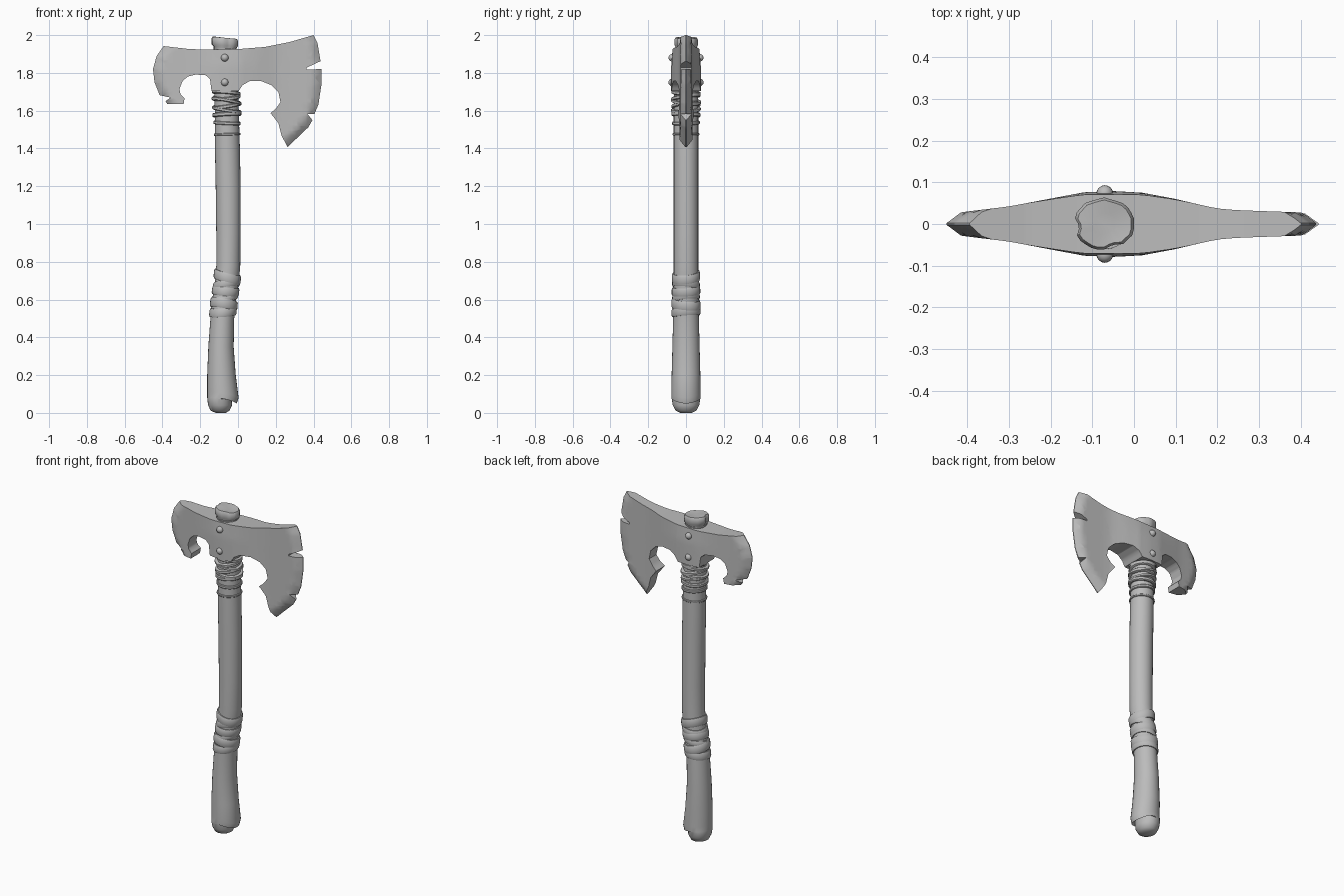
import bpy, bmesh, math, random
from mathutils import Vector

if "Cube" in bpy.data.objects:
    bpy.data.objects.remove(bpy.data.objects["Cube"])

random.seed(3)
grey = bpy.data.materials.new("plain grey")
grey.diffuse_color = (0.5, 0.5, 0.5, 1)
grey.use_nodes = True
grey.node_tree.nodes["Principled BSDF"].inputs["Base Color"].default_value = grey.diffuse_color


def finish(bm, name, angle=40):
    bmesh.ops.recalc_face_normals(bm, faces=bm.faces)
    me = bpy.data.meshes.new(name)
    bm.to_mesh(me)
    bm.free()
    ob = bpy.data.objects.new(name, me)
    bpy.context.collection.objects.link(ob)
    me.materials.append(grey)
    bpy.ops.object.select_all(action='DESELECT')
    ob.select_set(True)
    bpy.context.view_layer.objects.active = ob
    bpy.ops.object.shade_smooth_by_angle(angle=math.radians(angle))
    return ob


def interp(table, v):
    # linear lookup, first column is the key
    for a, b in zip(table, table[1:]):
        if v <= b[0]:
            t = max(0, (v - a[0]) / (b[0] - a[0]))
            return [p + (q - p) * t for p, q in zip(a, b)]
    return list(table[-1])


def skin(bm, rings, closed=False):
    rings = [[bm.verts.new(p) for p in r] for r in rings]
    n = len(rings[0])
    pairs = list(zip(rings, rings[1:])) + ([(rings[-1], rings[0])] if closed else [])
    for a, b in pairs:
        for i in range(n):
            j = (i + 1) % n
            bm.faces.new((a[i], a[j], b[j], b[i]))
    if not closed:
        bm.faces.new(rings[0])
        bm.faces.new(rings[-1])


# Handle: z, left x, right x, half depth, z shift of the right side (splinter)
HANDLE = [(0, -.118, -.065, .03, 0), (.012, -.145, -.045, .055, 0),
          (.04, -.158, -.032, .07, 0), (.07, -.162, -.034, .075, .02),
          (.08, -.163, -.006, .078, -.03), (.11, -.163, .003, .078, -.03),
          (.2, -.163, -.012, .076, 0), (.35, -.157, -.023, .072, 0),
          (.5, -.146, -.02, .068, 0), (.6, -.135, -.01, .066, 0),
          (.7, -.121, .005, .065, 0), (.78, -.115, .012, .065, 0),
          (.95, -.115, .014, .065, 0), (1.2, -.118, .014, .065, 0),
          (1.4, -.122, .010, .065, 0), (1.6, -.123, .004, .065, 0),
          (1.93, -.128, -.008, .06, 0)]
N = 28
ANG = [2 * math.pi * i / N for i in range(N)]
bm = bmesh.new()
rings = []
for z, xl, xr, ry, dz in HANDLE:
    rings.append([((xl + xr) / 2 + (xr - xl) / 2 * math.cos(a), ry * math.sin(a),
                   z + dz * ((1 + math.cos(a)) / 2) ** 3) for a in ANG])
skin(bm, rings)
finish(bm, "handle")

# Worn handle end above the head, with chipped rim
bm = bmesh.new()
chip = [random.uniform(.96, 1.02) for a in ANG]
for i in (14, 15, 22, 23):
    chip[i] = .86
rings = []
for z, rx, ry in [(1.90, .06, .056), (1.935, .062, .056), (1.945, .072, .062),
                  (1.975, .073, .063), (1.986, .066, .057), (1.984, .03, .026)]:
    rings.append([(-.071 + rx * c * math.cos(a), ry * c * math.sin(a),
                   z - .006 * math.cos(a)) for a, c in zip(ANG, chip)])
skin(bm, rings)
finish(bm, "handle_end")


# Wrapped bands that follow the handle surface
def band(name, z, h, t, tx, ty):
    bm = bmesh.new()
    rings = []
    for off, k in [(-.5, -.006), (-.5, .6 * t), (-.3, t), (.3, t), (.5, .6 * t), (.5, -.006)]:
        ring = []
        for a in ANG:
            zz = z + off * h + tx * math.cos(a) + ty * math.sin(a)
            _, xl, xr, ry, _ = interp(HANDLE, zz)
            ring.append(((xl + xr) / 2 + ((xr - xl) / 2 + k) * math.cos(a),
                         (ry + k) * math.sin(a), zz))
        rings.append(ring)
    skin(bm, rings, True)
    finish(bm, name)


GRIP = [(.535, .045, .009, .004, .005), (.575, .05, .011, -.012, -.006),
        (.61, .035, .007, .012, .008), (.645, .045, .010, -.008, .004),
        (.68, .04, .008, .01, -.008), (.72, .05, .010, -.018, .006)]
for i, g in enumerate(GRIP):
    band("grip_wrap_%d" % (i + 1), *g)
CORD = [(1.475, .012, .006, .002, 0), (1.535, .018, .008, -.003, .002),
        (1.58, .022, .013, .004, -.003), (1.605, .018, .014, -.012, .004),
        (1.628, .02, .013, .012, .006), (1.65, .018, .016, -.014, -.006),
        (1.672, .02, .013, .006, .01), (1.695, .02, .013, -.006, -.004)]
for i, g in enumerate(CORD):
    band("neck_cord_%d" % (i + 1), *g)

# Axe head outline (x, z): rear blade, rear hook, socket, beard, main blade, top
OUTLINE = [(-.394, 1.942), (-.431, 1.889), (-.45, 1.82), (-.442, 1.751), (-.415, 1.682),
           (-.357, 1.669), (-.384, 1.65), (-.373, 1.634), (-.288, 1.634), (-.283, 1.666),
           (-.304, 1.687), (-.31, 1.714), (-.294, 1.756), (-.267, 1.78), (-.225, 1.791),
           (-.172, 1.788), (-.148, 1.767), (-.14, 1.703), (.003, 1.703), (.024, 1.735),
           (.061, 1.756), (.124, 1.756), (.177, 1.735), (.214, 1.698), (.225, 1.645),
           (.198, 1.608), (.172, 1.587), (.214, 1.534), (.23, 1.47), (.262, 1.407),
           (.373, 1.513), (.394, 1.55), (.368, 1.582), (.405, 1.582), (.426, 1.634),
           (.442, 1.74), (.442, 1.82), (.362, 1.818), (.364, 1.828), (.437, 1.862),
           (.421, 1.958), (.4, 2.0), (.272, 1.963), (.14, 1.937), (0, 1.926),
           (-.14, 1.923), (-.257, 1.926)]
CUTTING = [OUTLINE[0:5] + [OUTLINE[7]],
           [OUTLINE[i] for i in (29, 30, 31, 34, 35, 36, 39, 40, 41)]]
# Half thickness by x
THICK = [(-.45, .026), (-.4, .03), (-.3, .042), (-.2, .061), (-.12, .076), (-.05, .079),
         (.02, .075), (.1, .060), (.15, .048), (.2, .037), (.25, .033), (.45, .026)]


def seg_dist(p, a, b):
    t = max(0, min(1, (p - a).dot(b - a) / (b - a).length_squared))
    return (p - a - (b - a) * t).length


def half_thickness(x, z, rim):
    h = interp(THICK, x)[1]
    h *= 1 - .12 * max(0, min(1, (z - 1.84) / .1)) * max(0, 1 - abs(x + .06) / .2)
    if rim:
        h -= min(.25 * h, .007)
    p = Vector((x, z))
    d = min(seg_dist(p, Vector(a), Vector(b)) for line in CUTTING
            for a, b in zip(line, line[1:]))
    return h * (.08 + .92 * min(1, d / .035))


bm = bmesh.new()
face = bm.faces.new([bm.verts.new((x, 0, z)) for x, z in OUTLINE])
bmesh.ops.inset_region(bm, faces=[face], thickness=.010, use_boundary=True, use_even_offset=True)
bmesh.ops.triangulate(bm, faces=[f for f in bm.faces if len(f.verts) > 4])
for axis, lo, count in ((0, -.44, 36), (2, 1.42, 23)):
    for i in range(count):
        co, no = [0, 0, 0], [0, 0, 0]
        co[axis], no[axis] = lo + .025 * i, 1
        bmesh.ops.bisect_plane(bm, geom=bm.verts[:] + bm.edges[:] + bm.faces[:],
                               plane_co=co, plane_no=no, dist=1e-5)
for v in bm.verts:
    v.co.y = -half_thickness(v.co.x, v.co.z, v.is_boundary)
border = [e for e in bm.edges if e.is_boundary]
old = bm.verts[:]
dup = bmesh.ops.duplicate(bm, geom=bm.verts[:] + bm.edges[:] + bm.faces[:])
twin = dup["vert_map"]
for v in old:
    twin[v].co.y = -v.co.y
for e in border:
    a, b = e.verts
    bm.faces.new((a, b, twin[b], twin[a]))
finish(bm, "axe_head", 35)

# Rivets on both cheeks
for side, label in ((-1, "front"), (1, "back")):
    for z, pos in ((1.88, "upper"), (1.75, "lower")):
        bm = bmesh.new()
        bmesh.ops.create_uvsphere(bm, u_segments=16, v_segments=10, radius=.02)
        for v in bm.verts:
            v.co += Vector((-.07, side * .073, z))
        finish(bm, "rivet_%s_%s" % (label, pos))
